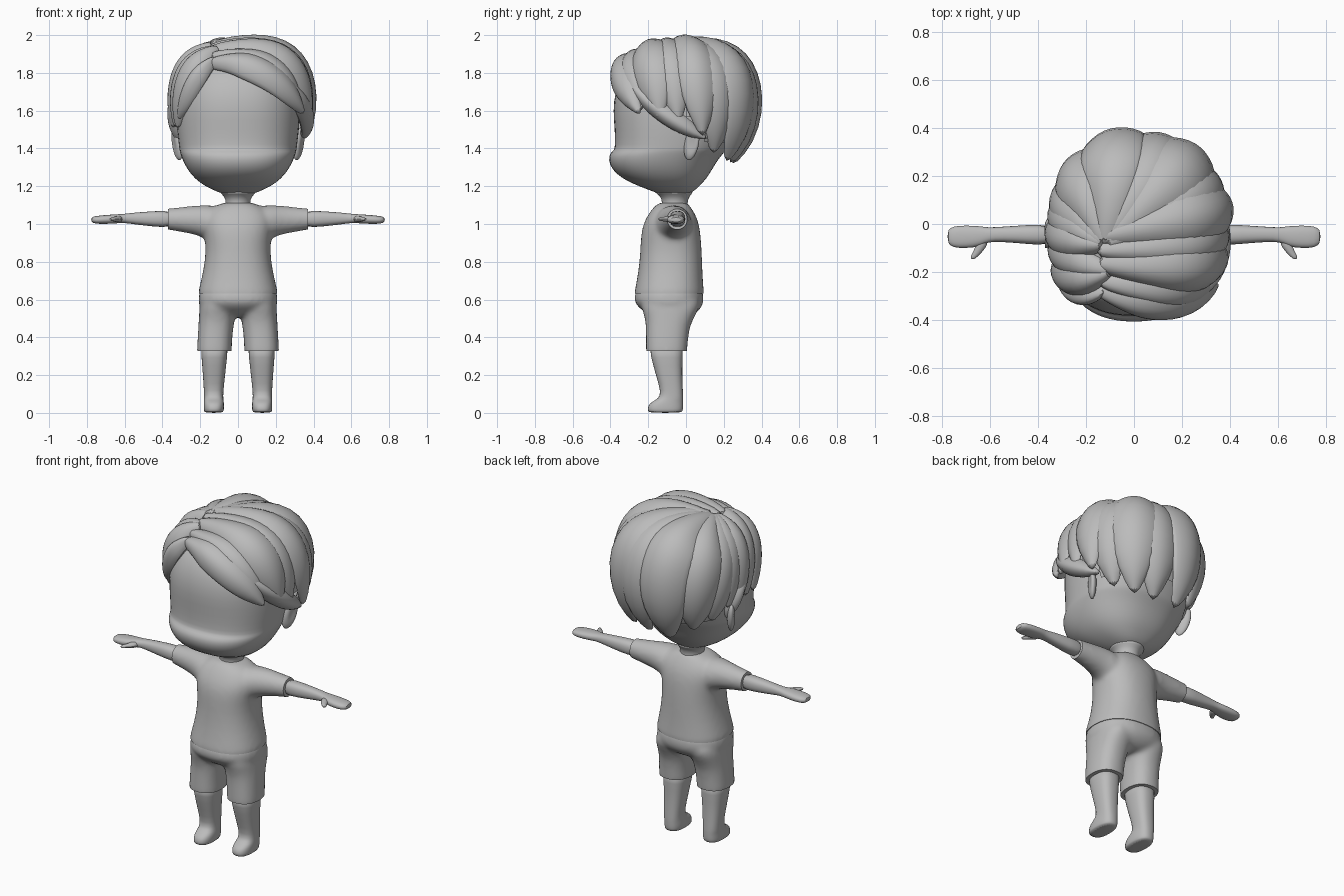
import bpy, bmesh, math
from mathutils import Vector

if "Cube" in bpy.data.objects:
    bpy.data.objects.remove(bpy.data.objects["Cube"])

grey = bpy.data.materials.new("plain grey")
grey.diffuse_color = (0.5, 0.5, 0.5, 1)
grey.use_nodes = True
grey.node_tree.nodes["Principled BSDF"].inputs["Base Color"].default_value = grey.diffuse_color


def finish(name, bm, sub=1, angle=50):
    bmesh.ops.recalc_face_normals(bm, faces=bm.faces)
    me = bpy.data.meshes.new(name)
    bm.to_mesh(me)
    bm.free()
    me.materials.append(grey)
    ob = bpy.data.objects.new(name, me)
    bpy.context.collection.objects.link(ob)
    if sub:
        ob.modifiers.new("smooth", "SUBSURF").levels = sub
    bpy.ops.object.select_all(action="DESELECT")
    ob.select_set(True)
    bpy.context.view_layer.objects.active = ob
    bpy.ops.object.shade_smooth_by_angle(angle=math.radians(angle))
    return ob


def skin(bm, rings):
    loops = [[bm.verts.new(p) for p in r] for r in rings]
    n = len(loops[0])
    for a, b in zip(loops, loops[1:]):
        for i in range(n):
            bm.faces.new((a[i], a[(i + 1) % n], b[(i + 1) % n], b[i]))
    bm.faces.new(loops[0])
    bm.faces.new(loops[-1])


def loft(name, rings, axis="z", power=2.3, side=1, n=24):
    """rings: (t, a0, a1, b0, b1); a,b are x,y along z, or y,z along x."""
    bm = bmesh.new()
    out = []
    for t, a0, a1, b0, b1 in rings:
        ring = []
        for i in range(n):
            c, s = math.cos(2 * math.pi * i / n), math.sin(2 * math.pi * i / n)
            a = (a0 + a1) / 2 + (a1 - a0) / 2 * math.copysign(abs(c) ** (2 / power), c)
            b = (b0 + b1) / 2 + (b1 - b0) / 2 * math.copysign(abs(s) ** (2 / power), s)
            p = (a, b, t) if axis == "z" else (t, a, b)
            ring.append((p[0] * side, p[1], p[2]))
        out.append(ring)
    skin(bm, out)
    return finish(name, bm)


def fuse(name, parts, cuts):
    """Blend parts into one cloth piece, then trim crisp hems at (point, normal)."""
    bpy.ops.object.select_all(action="DESELECT")
    for p in parts:
        p.modifiers.clear()
        p.select_set(True)
    ob = bpy.context.view_layer.objects.active = parts[0]
    bpy.ops.object.join()
    ob.modifiers.new("round", "SUBSURF").levels = 1
    rm = ob.modifiers.new("blend", "REMESH")
    rm.mode, rm.voxel_size = "VOXEL", .012
    sm = ob.modifiers.new("relax", "SMOOTH")
    sm.factor, sm.iterations = .5, 10
    me = bpy.data.meshes.new_from_object(ob.evaluated_get(bpy.context.evaluated_depsgraph_get()))
    bpy.data.objects.remove(ob)
    bm = bmesh.new()
    bm.from_mesh(me)
    for co, no in cuts:
        r = bmesh.ops.bisect_plane(bm, geom=bm.verts[:] + bm.edges[:] + bm.faces[:], dist=1e-5,
                                   plane_co=co, plane_no=no, clear_outer=True)
        edges = [e for e in r["geom_cut"] if isinstance(e, bmesh.types.BMEdge)]
        bmesh.ops.holes_fill(bm, edges=edges, sides=0)
    for f in bm.faces:
        f.material_index = 0
    return finish(name, bm, 0)


def sym(rows):
    return [(z, -w, w, y0, y1) for z, w, y0, y1 in rows]


# Head with a muzzle ledge, and neck
loft("head", sym([
    (1.15, .05, -.11, -.01), (1.17, .11, -.17, .04), (1.20, .175, -.25, .07),
    (1.24, .23, -.34, .11), (1.29, .27, -.395, .14), (1.34, .295, -.412, .17),
    (1.375, .307, -.405, .20), (1.39, .311, -.382, .21), (1.41, .313, -.377, .22), (1.5, .325, -.378, .26),
    (1.6, .33, -.388, .29), (1.7, .325, -.378, .30), (1.8, .29, -.335, .28),
    (1.87, .22, -.25, .2), (1.9, .1, -.12, .1)]), power=2.35, n=32)
loft("neck", sym([(1.05, .08, -.14, .02), (1.09, .068, -.13, .01), (1.13, .064, -.125, .008),
                  (1.16, .085, -.15, .03), (1.18, .12, -.19, .05)]), power=2)

# Shirt and shorts are built oversize, blended and trimmed
shirt = [loft("shirt_body", sym([
    (.59, .216, -.28, .099), (.632, .213, -.275, .097), (.66, .208, -.27, .094),
    (.75, .185, -.253, .088), (.85, .171, -.243, .085), (.94, .178, -.24, .079),
    (1.0, .19, -.228, .07), (1.05, .18, -.202, .052), (1.09, .14, -.172, .025),
    (1.112, .08, -.145, .008), (1.114, .06, -.13, 0)]))]
shorts = [loft("shorts_seat", sym([
    (.67, .2, -.26, .088), (.64, .206, -.268, .09), (.6, .212, -.278, .097), (.57, .21, -.265, .09),
    (.54, .19, -.23, .07), (.51, .1, -.18, .03), (.505, .05, -.13, -.02)]))]

for s, tag in ((1, "right"), (-1, "left")):
    # Sleeve and bare arm
    shirt.append(loft(tag + "_sleeve", [
        (.08, -.18, .04, .87, 1.1), (.16, -.165, .03, .91, 1.1), (.2, -.145, .023, .935, 1.1),
        (.25, -.125, .018, .948, 1.096), (.37, -.1, .009, .97, 1.082), (.42, -.1, .009, .972, 1.08)], "x", 2, s))
    loft(tag + "_arm", [
        (.34, -.094, .002, .977, 1.075), (.45, -.083, -.004, .986, 1.068), (.55, -.075, -.011, .998, 1.061),
        (.61, -.074, -.015, 1.007, 1.053), (.64, -.095, -.008, 1.003, 1.052), (.70, -.102, -.005, 1.0, 1.048),
        (.755, -.1, -.008, 1.0, 1.043), (.778, -.08, -.025, 1.01, 1.035)], "x", 2.4, s, 16)
    # Thumb
    bm = bmesh.new()
    rings = []
    for x, y, r in ((.625, -.06, .026), (.638, -.09, .023), (.655, -.12, .016), (.67, -.138, .012), (.676, -.146, .006)):
        rings.append([(s * (x + r * .9 * math.cos(a)), y + r * .5 * math.cos(a), 1.026 + r * .8 * math.sin(a))
                      for a in [i * math.pi / 4 for i in range(8)]])
    skin(bm, rings)
    finish(tag + "_thumb", bm)
    # Trouser leg
    shorts.append(loft(tag + "_shorts_leg", [
        (.62, .012, .2, -.25, .085), (.55, .012, .205, -.235, .07), (.5, .017, .208, -.217, .04),
        (.45, .024, .211, -.213, .02), (.4, .03, .214, -.213, .013), (.328, .033, .218, -.213, .006),
        (.28, .033, .218, -.213, .006)], "z", 2.4, s))
    # Leg and foot
    loft(tag + "_leg", [
        (.36, .05, .198, -.197, -.012), (.3, .057, .194, -.187, -.018), (.2, .068, .186, -.16, -.02),
        (.11, .078, .18, -.132, -.016), (.075, .078, .18, -.145, -.014), (.058, .075, .181, -.185, -.014),
        (.035, .073, .182, -.203, -.014), (.01, .075, .181, -.203, -.016), (0, .082, .175, -.195, -.025)],
        "z", 2.5, s)
    # Ear, a tilted flat oval
    bm = bmesh.new()
    bmesh.ops.create_uvsphere(bm, u_segments=16, v_segments=10, radius=1)
    for v in bm.verts:
        x, y, z = v.co
        cup = .012 * max(0, 1 - (y * y + z * z) * 2.5) if x > 0 else 0
        v.co = (s * (.322 + .026 * x - cup + .016 * y + .012 * z), .03 + .04 * y + .014 * z, 1.425 + .088 * z)
    finish(tag + "_ear", bm, 1, 60)

fuse("shirt", shirt, [((0, 0, .632), (0, 0, -1)), ((.37, 0, 0), (1, 0, 0)), ((-.37, 0, 0), (-1, 0, 0))])
fuse("shorts", shorts, [((0, 0, .328), (0, 0, -1)), ((0, 0, .634), (0, 0, 1))])

# Hair is laid over a rounded, slightly boxy volume
C = Vector((.018, 0, 1.6))
RAD = Vector((.366, .372, .362))


def on_hair(p, k=1.0):
    d = (Vector(p) - C).normalized()
    e = 2.1 + .55 * min(1, max(0, d.z + .25))
    r = sum(abs(d[i] / RAD[i]) ** e for i in range(3)) ** (-1 / e)
    return C + d * r * k


# Scalp shell, open over the face and ears
bm = bmesh.new()
bmesh.ops.create_uvsphere(bm, u_segments=40, v_segments=32, radius=1)
for v in bm.verts:
    v.co = on_hair(C + v.co, .95)


def hairline(y):
    return 1.85 if y < -.2 else 1.65 if y < 0 else 1.55 if y < .09 else 1.42


bare = [f for f in bm.faces if f.calc_center_median().z < hairline(f.calc_center_median().y)]
bmesh.ops.delete(bm, geom=bare, context="FACES")
finish("scalp_hair", bm, 0)


def lock(name, root, mid, tip, width, lift=1.0, steps=9, thick=.048):
    """Lens shaped lock swept along a curve on the hair volume."""
    pts = []
    for i in range(steps):
        t = i / (steps - 1)
        k = 1 + (lift - 1) * min(1, 3 * t)
        pts.append(on_hair(Vector(root) * (1 - t) ** 2 + Vector(mid) * 2 * t * (1 - t) + Vector(tip) * t * t, k))
    rings = []
    for i, p in enumerate(pts):
        t = i / (steps - 1)
        tan = (pts[min(i + 1, steps - 1)] - pts[max(i - 1, 0)]).normalized()
        out = (p - C).normalized()
        across = tan.cross(out).normalized()
        out = across.cross(tan)
        # Narrow root, full middle, blunt taper to the tip
        w = width * max(.12, min(1, .36 + 1.6 * t) * (1 - .97 * max(0, (t - .6) / .4) ** 2) ** .6)
        h = thick * (.4 + .6 * math.sin(math.pi * min(1, t * .9 + .1)))
        ring = []
        for u, v in ((-1, -.5), (-.7, .2), (-.3, .72), (.1, .85), (.5, .6), (.85, .05), (1, -.6), (.5, -1), (-.5, -1)):
            sag = -w * w * u * u * .9
            ring.append(p + across * (u * w) + out * (h * v + sag))
        rings.append(ring)
    bm = bmesh.new()
    skin(bm, rings)
    return finish(name, bm, 1, 55)


crown = (-.13, -.09, 1.95)
part = (-.1, -.2, 1.93)
# Locks fanning down the back
for i, (mid, tip, w, lift) in enumerate((
        ((-.36, .1, 1.9), (-.31, .16, 1.40), .125, .965),
        ((-.32, .32, 1.95), (-.24, .25, 1.33), .14, .98),
        ((-.08, .5, 2.03), (-.09, .28, 1.27), .16, 1.035),
        ((.2, .45, 2.03), (.07, .28, 1.26), .145, .985),
        ((.32, .36, 2.05), (.2, .25, 1.28), .15, 1.015),
        ((.42, .22, 2.05), (.3, .17, 1.33), .135, .975))):
    lock("back_lock_%d" % i, crown, mid, tip, w, lift)
# Broad locks crossing to the right side
for i, (root, mid, tip, w, lift) in enumerate((
        ((-.18, -.06, 1.96), (.45, .06, 2.12), (.37, .09, 1.46), .13, 1.045),
        ((-.18, -.12, 1.96), (.46, -.12, 2.1), (.38, -.04, 1.53), .115, 1.0),
        ((-.18, -.18, 1.95), (.42, -.28, 2.1), (.37, -.13, 1.55), .125, 1.04),
        ((-.17, -.26, 1.92), (.3, -.46, 2.04), (.34, -.24, 1.6), .1, 1.02),
        ((.2, -.3, 1.78), (.38, -.2, 1.62), (.36, .12, 1.44), .06, .99))):
    lock("right_lock_%d" % i, root, mid, tip, w, lift)
# Fringe over the brow
lock("fringe", (-.16, -.28, 1.86), (.12, -.47, 1.96), (.35, -.24, 1.58), .1, 1.085)
# Shorter layered locks on the left
for i, (root, mid, tip, w, lift) in enumerate((
        (crown, (-.42, 0, 2.0), (-.35, .07, 1.48), .11, .98),
        (crown, (-.42, -.1, 1.95), (-.35, -.02, 1.5), .1, 1.01),
        (part, (-.4, -.2, 1.95), (-.35, -.1, 1.5), .1, 1.0),
        (part, (-.34, -.33, 1.92), (-.33, -.18, 1.5), .095, 1.05),
        ((-.12, -.28, 1.88), (-.26, -.38, 1.83), (-.32, -.22, 1.55), .06, 1.05),
        ((-.33, -.05, 1.65), (-.35, 0, 1.55), (-.33, .05, 1.4), .055, .97))):
    lock("left_lock_%d" % i, root, mid, tip, w, lift)
